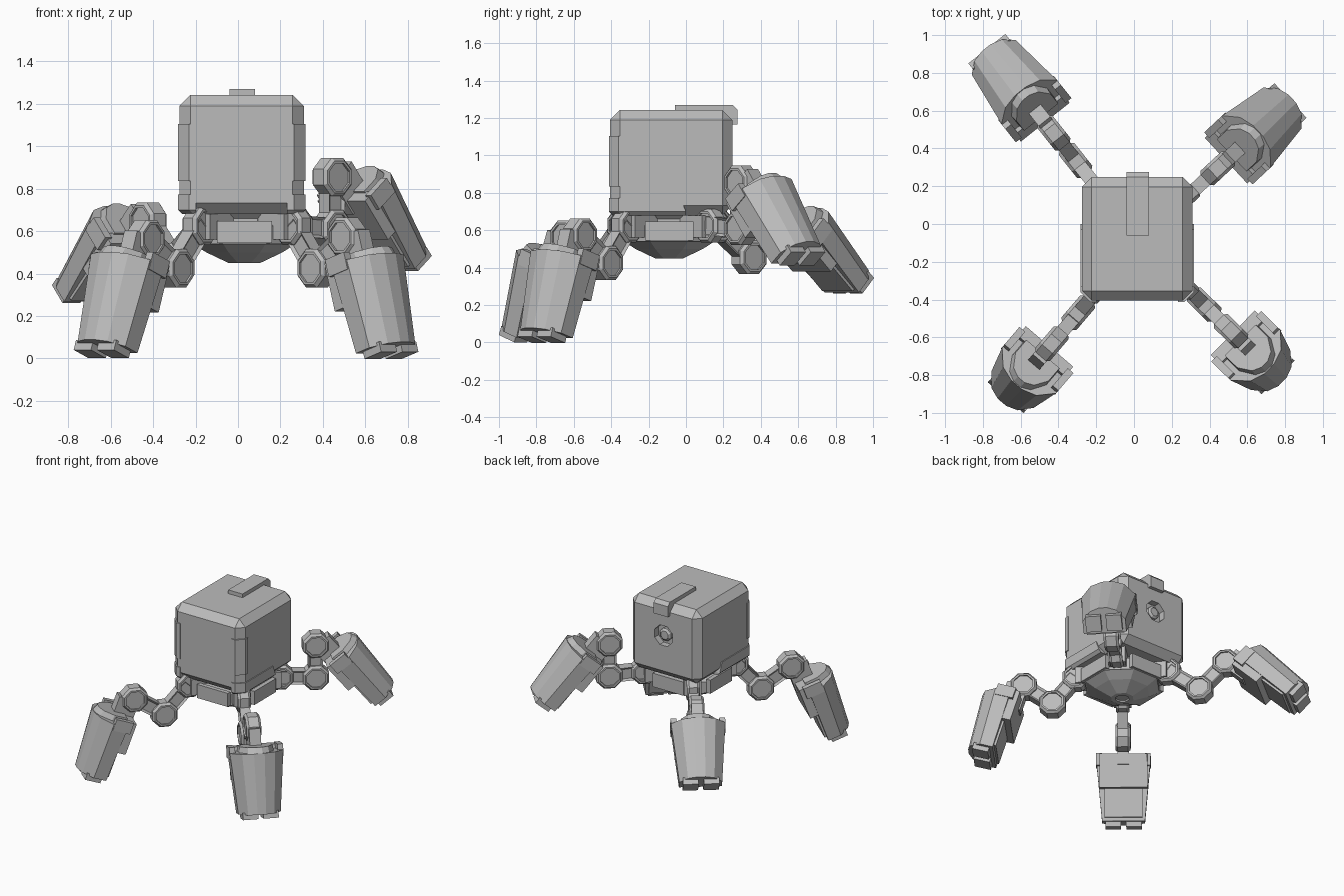
import bpy, bmesh, math
from mathutils import Vector, Matrix

cube = bpy.data.objects.get("Cube")
if cube:
    bpy.data.objects.remove(cube, do_unlink=True)

grey = bpy.data.materials.new("plain_grey")
grey.use_nodes = True
grey.diffuse_color = (0.5, 0.5, 0.5, 1)
grey.node_tree.nodes["Principled BSDF"].inputs["Base Color"].default_value = (0.5, 0.5, 0.5, 1)
I = Matrix.Identity(4)


def finish(name, bm, frame=I):
    bm.transform(frame)
    bmesh.ops.recalc_face_normals(bm, faces=bm.faces[:])
    mesh = bpy.data.meshes.new(name)
    bm.to_mesh(mesh)
    bm.free()
    mesh.materials.append(grey)
    obj = bpy.data.objects.new(name, mesh)
    bpy.context.scene.collection.objects.link(obj)
    return obj


def loft(name, rings, frame=I, panel=None):
    """Skin a stack of equal rings and cap both ends; panel sinks the two y sides."""
    bm = bmesh.new()
    loops = [[bm.verts.new(p) for p in ring] for ring in rings]
    n = len(loops[0])
    for a, b in zip(loops, loops[1:]):
        for i in range(n):
            j = (i + 1) % n
            bm.faces.new((a[i], a[j], b[j], b[i]))
    bm.faces.new(loops[0][::-1])
    bm.faces.new(loops[-1])
    if panel:
        bmesh.ops.recalc_face_normals(bm, faces=bm.faces[:])
        sides = [f for f in bm.faces if abs(f.normal.y) > 0.9]
        bmesh.ops.inset_individual(bm, faces=sides, thickness=panel, depth=-0.012)
    return finish(name, bm, frame)


def box(name, x, y, z, frame=I, panel=None):
    ring = [(x[0], y[0]), (x[1], y[0]), (x[1], y[1]), (x[0], y[1])]
    return loft(name, [[(a, b, h) for a, b in ring] for h in z], frame, panel)


def octagons(name, steps, frame=I):
    """Stack of octagons with flats on the axes; steps are (flat radius, height)."""
    def ring(r, h):
        c = r / math.cos(math.pi / 8)
        return [(c * math.cos((i + .5) * math.pi / 4), c * math.sin((i + .5) * math.pi / 4), h)
                for i in range(8)]
    return loft(name, [ring(r, h) for r, h in steps], frame)


def extrude_x(name, x, profile):
    return loft(name, [[(h, y, z) for y, z in profile] for h in x])


# Head: chamfered cube with a round socket in the back
head = box("head", (-.276, .31), (-.406, .248), (.68, 1.242))
chamfer = head.modifiers.new("chamfer", 'BEVEL')
chamfer.width, chamfer.segments = .052, 1
socket = Matrix.Translation((.015, .25, 1.0)) @ Matrix.Rotation(math.pi / 2, 4, 'X')
cutter = octagons("socket_cutter", [(.075, -.1), (.075, .05)], socket)
cutter.hide_render = True
cutter.hide_viewport = True
cut = head.modifiers.new("socket", 'BOOLEAN')
cut.operation, cut.object = 'DIFFERENCE', cutter
octagons("socket_button", [(.045, .06), (.045, .025), (.03, .012)], socket)


def corner(e, back, z, inset=0):
    """Plan outline hugging a chamfered front corner of the head."""
    half, front = .3 - inset, -.413 + inset
    plan = [(.215, front), (half - .052, front), (half, front + .052), (half, back), (.215, back)]
    return [(.017 + e * x, y, z) for x, y in plan]


# Corner plates and chin plates on both sides of the head
for side, e in (("right", -1), ("left", 1)):
    loft(side + "_corner_plate", [corner(e, -.33, z) for z in (.835, 1.105)])
    loft(side + "_chin_plate",
         [corner(e, 0, .68, .02), corner(e, 0, .7), corner(e, -.03, .773)])

# Strip over the top edge and down the back
extrude_x("top_strip", (-.04, .08),
          [(-.06, 1.23), (-.06, 1.27), (.25, 1.27), (.275, 1.245), (.275, 1.165), (.24, 1.165), (.2, 1.23)])

# Neck, hip ring and faceted bowl
hub = Matrix.Translation((.03, -.09, 0))
octagons("neck", [(.15, .62), (.15, .66), (.19, .7)], hub)
octagons("hip_ring", [(.25, .54), (.25, .625), (.22, .64)], hub)
octagons("bowl", [(.045, .462), (.045, .45), (.075, .45), (.18, .5), (.25, .545)], hub)
for i in range(4):
    box("hip_panel", (.23, .262), (-.13, .13), (.545, .648), hub @ Matrix.Rotation(i * math.pi / 2, 4, 'Z'))


def joint(name, frame, p, radius=.09, half=.052):
    """Octagonal knuckle across the leg, with dished caps."""
    m = frame @ Matrix.Translation((p[0], 0, p[1])) @ Matrix.Rotation(math.pi / 2, 4, 'X')
    k = radius * .72
    octagons(name, [(k, -half + .012), (k, -half), (radius * .85, -half), (radius, -half + .016),
                    (radius, half - .016), (radius * .85, half), (k, half), (k, half - .012)], m)


def link(name, frame, p, q, half=.036, height=.05):
    """Bar between two joints with sunk side panels."""
    a, b = Vector((p[0], 0, p[1])), Vector((q[0], 0, q[1]))
    d = b - a
    m = frame @ Matrix.Translation(a) @ Matrix.Rotation(-math.atan2(d.z, d.x), 4, 'Y')
    box(name, (0, d.length), (-half, half), (-height, height), m, .02)


def foot(name, frame, p, tilt):
    """Armoured shin: local x across, y outward, z down the shin."""
    s, c = math.sin(tilt), math.cos(tilt)
    basis = Matrix(((0, c, s, 0), (1, 0, 0, 0), (0, s, -c, 0), (0, 0, 0, 1)))
    m = frame @ Matrix.Translation((p[0], 0, p[1])) @ basis @ Matrix.Translation((0, .035, 0))

    def section(w, depth, u):
        half = [(1, 0), (1, .1), (.62, .175), (.2, .2)]
        full = half + [(-a, b) for a, b in half[::-1]]
        return [(a * w, b * depth, u) for a, b in full]

    loft(name + "_shell", [section(.187, 1.07, .155), section(.148, .93, .585)], m)
    loft(name + "_cap", [section(.115, .95, .115), section(.12, 1.06, .16)], m)
    box(name + "_shin_pad", (-.165, .165), (-.06, .01), (.125, .36), m)
    box(name + "_heel", (-.13, .13), (-.015, .01), (.36, .56), m)
    for e in (-1, 1):
        box(name + "_corner_tab", sorted((e * .148, e * .188)), (-.03, .1), (.115, .2), m)
        box(name + "_toe", sorted((e * .018, e * .125)), (.025, .14), (.57, .62), m)
    box(name + "_ankle", (-.04, .04), (-.07, .08), (0, .2), m)


# Legs: plan direction, then hip, knee and ankle as (reach, height), then shin tilt
hip = (.32, .625)
legs = {
    "front_right": ((-.65, -.76), (.5, .425), (.715, .563), 20),
    "front_left": ((.71, -.7), (.48, .425), (.68, .573), 17),
    "back_left": ((.73, .68), (.565, .61), (.565, .855), 39),
    "back_right": ((-.62, .78), (.545, .455), (.73, .645), 46.5),
}
for name, (way, knee, ankle, tilt) in legs.items():
    frame = hub @ Matrix.Rotation(math.atan2(way[1], way[0]), 4, 'Z')
    box(name + "_hip_mount", (.15, .32), (-.06, .06), (.56, .68), frame)
    joint(name + "_hip_joint", frame, hip, .09, .045)
    link(name + "_thigh", frame, hip, knee)
    joint(name + "_knee_joint", frame, knee)
    link(name + "_calf", frame, knee, ankle)
    joint(name + "_ankle_joint", frame, ankle)
    foot(name + "_foot", frame, ankle, math.radians(tilt))
